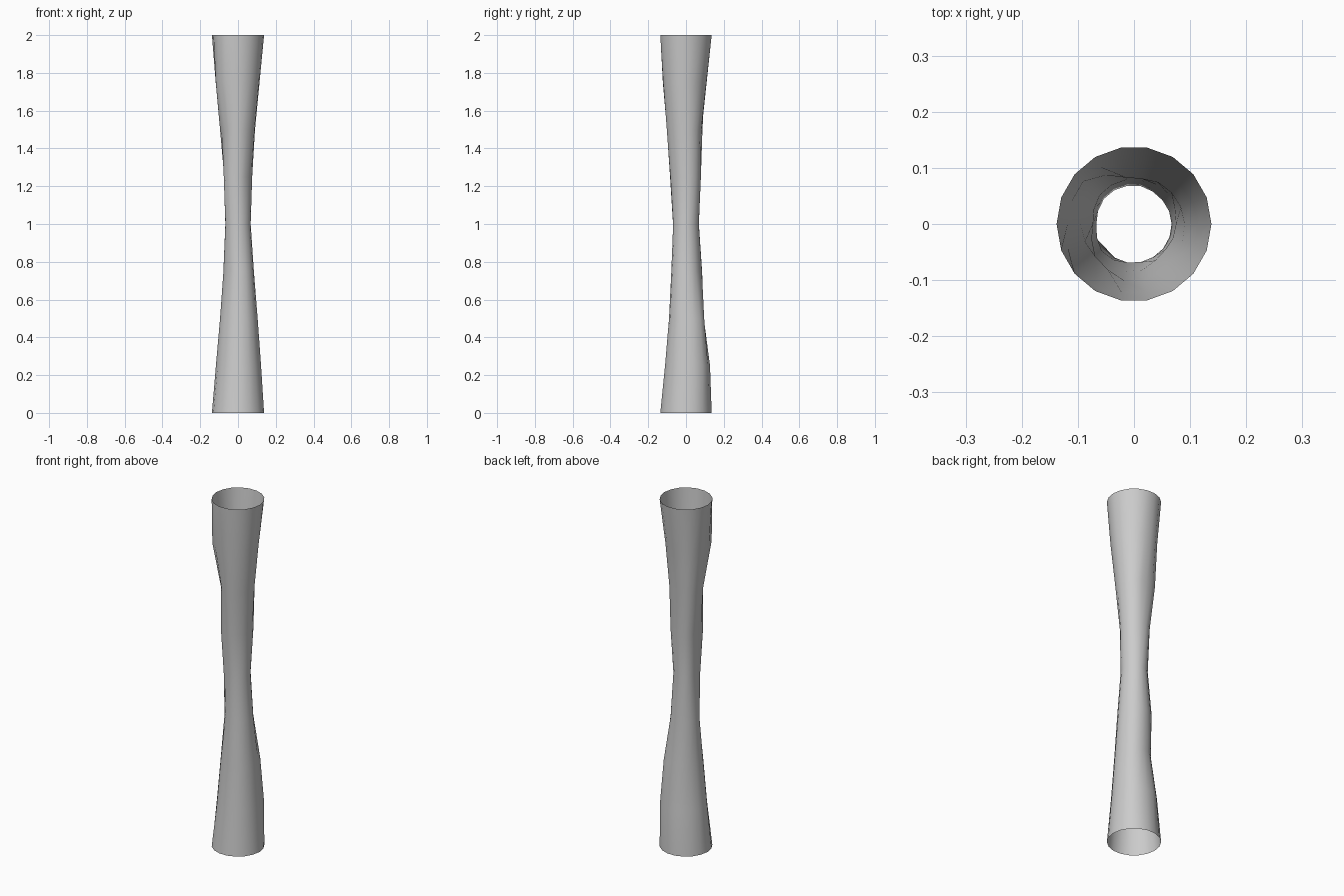
import bpy, bmesh, math

if "Cube" in bpy.data.objects:
    bpy.data.objects.remove(bpy.data.objects["Cube"])

SIDES = 18
STEP = 0.25
END_R = 0.138

# Radius of each inner ring at 0, 45, 90 ... 315 degrees, from low to high
RINGS = [
    [END_R] * 8,
    [.122, .137, .128, .117, .117, .110, .112, .117],
    [.104, .117, .093, .085, .095, .090, .090, .100],
    [.084, .080, .086, .090, .077, .066, .078, .085],
    [.067, .066, .069, .070, .067, .075, .069, .068],
    [.075, .081, .080, .080, .073, .090, .085, .072],
    [.090, .087, .081, .107, .095, .090, .104, .095],
    [.114, .108, .110, .118, .118, .135, .123, .120],
    [END_R] * 8,
]


def radius_at(ring, angle):
    """Smoothly blend between the eight sampled directions."""
    t = angle / (math.pi / 4)
    i = math.floor(t)
    w = (1 - math.cos(math.pi * (t - i))) / 2
    return ring[i % 8] * (1 - w) + ring[(i + 1) % 8] * w


# Open, pinched and slightly uneven funnel
bm = bmesh.new()
loops = []
for k, ring in enumerate(RINGS):
    loop = []
    for s in range(SIDES):
        a = 2 * math.pi * s / SIDES
        r = radius_at(ring, a)
        loop.append(bm.verts.new((r * math.cos(a), r * math.sin(a), k * STEP)))
    loops.append(loop)
for low, high in zip(loops, loops[1:]):
    for s in range(SIDES):
        n = (s + 1) % SIDES
        face = bm.faces.new((low[s], low[n], high[n], high[s]))
        face.smooth = True

mesh = bpy.data.meshes.new("pinched_tube")
bm.to_mesh(mesh)
bm.free()
tube = bpy.data.objects.new("pinched_tube", mesh)
bpy.context.collection.objects.link(tube)
